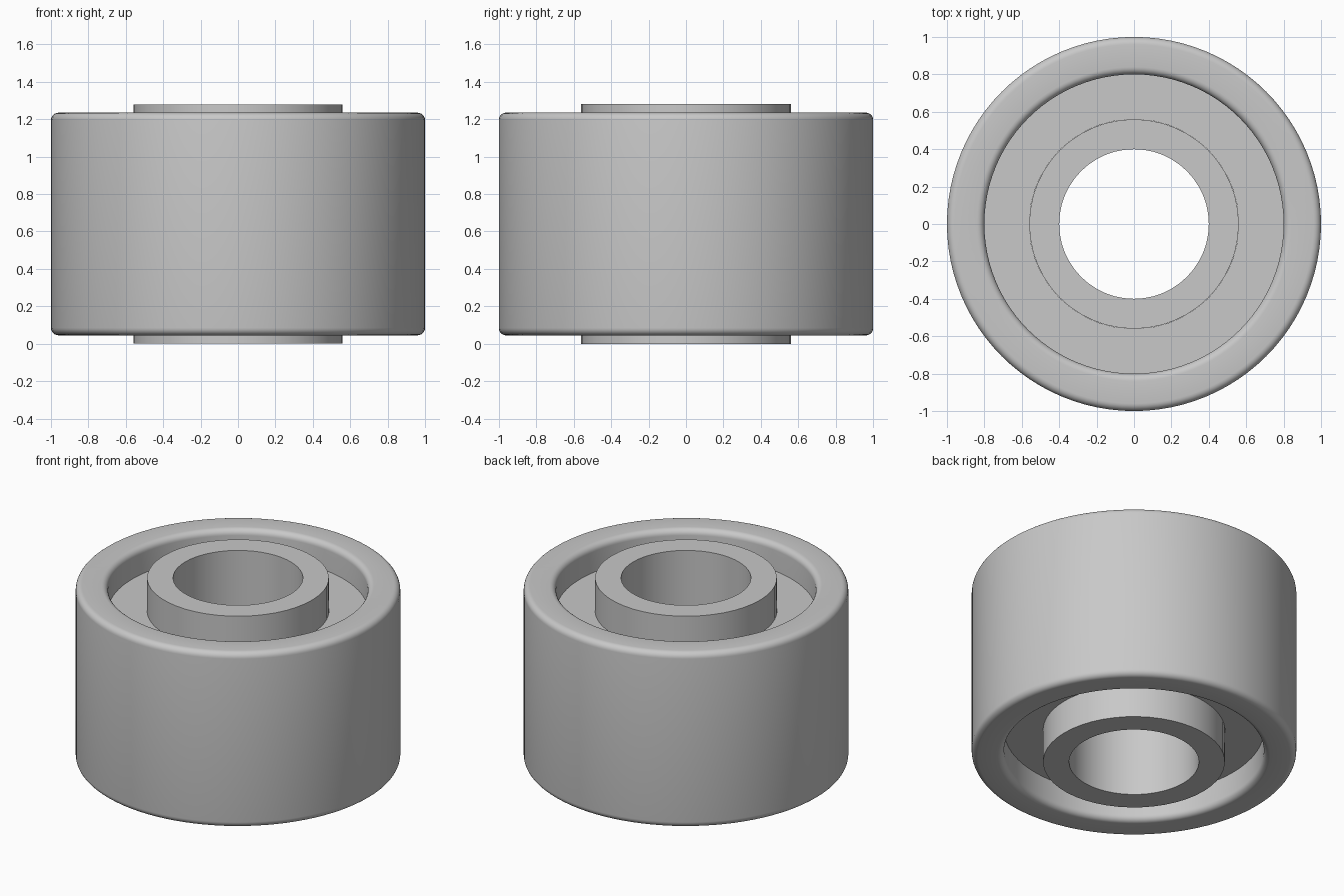
import bpy
import bmesh
from math import cos, sin, pi, radians
from mathutils import Vector

cube = bpy.data.objects.get("Cube")
if cube:
    bpy.data.objects.remove(cube, do_unlink=True)

GREY = (0.58, 0.58, 0.58, 1)
grey = bpy.data.materials.new("plain_grey")
grey.use_nodes = True
grey.diffuse_color = GREY
grey.node_tree.nodes["Principled BSDF"].inputs["Base Color"].default_value = GREY


def fillet(r, z, radius, start):
    """Quarter-round corner centred on (r, z), running anticlockwise from start degrees."""
    angles = [radians(start) + pi / 2 * i / 6 for i in range(7)]
    return [(r + radius * cos(a), z + radius * sin(a)) for a in angles]


def lathe(name, profile, steps):
    """Revolve a closed (radius, height) profile around the z axis."""
    bm = bmesh.new()
    verts = [bm.verts.new((r, 0, z)) for r, z in profile]
    edges = [bm.edges.new((v, verts[i - 1])) for i, v in enumerate(verts)]
    bmesh.ops.spin(bm, geom=verts + edges, cent=Vector(), axis=Vector((0, 0, 1)),
                   angle=2 * pi, steps=steps, use_merge=True)
    bmesh.ops.remove_doubles(bm, verts=bm.verts, dist=1e-5)
    bmesh.ops.recalc_face_normals(bm, faces=bm.faces)
    mesh = bpy.data.meshes.new(name)
    bm.to_mesh(mesh)
    bm.free()
    obj = bpy.data.objects.new(name, mesh)
    bpy.context.collection.objects.link(obj)
    mesh.materials.append(grey)
    bpy.ops.object.select_all(action="DESELECT")
    obj.select_set(True)
    bpy.context.view_layer.objects.active = obj
    bpy.ops.object.shade_smooth_by_angle(angle=radians(30))
    return obj


HEIGHT = 1.28
LOW, HIGH = 0.045, 1.235      # ends of the outer ring
INNER, OUTER = 0.80, 1.0      # radii of the outer ring
HUB, BORE = 0.56, 0.40        # radii of the hub
RECESS = 0.18                 # depth of the web below each rim
R = 0.04                      # rounding of the rims

# Outer ring with rounded rims
rim = (fillet(OUTER - R, HIGH - R, R, 0) + fillet(INNER + R, HIGH - R, R, 90)
       + fillet(INNER + R, LOW + R, R, 180) + fillet(OUTER - R, LOW + R, R, 270))
lathe("outer_ring", rim, 96)

# Recessed web between ring and hub
lathe("web", [(HUB, LOW + RECESS), (INNER, LOW + RECESS),
              (INNER, HIGH - RECESS), (HUB, HIGH - RECESS)], 96)

# Hub sleeve with a through bore
lathe("hub", [(BORE, 0), (HUB, 0), (HUB, HEIGHT), (BORE, HEIGHT)], 48)
